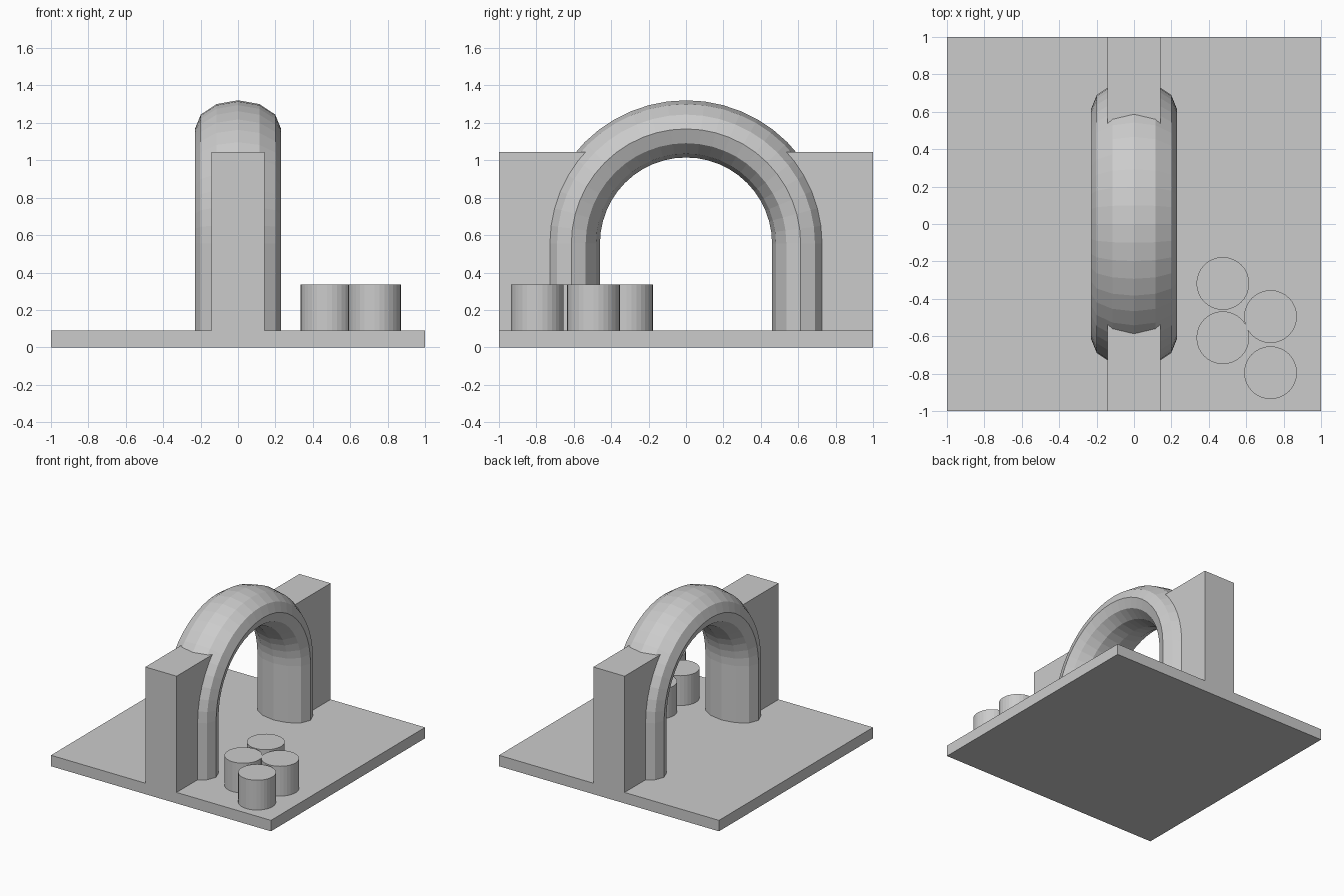
import bpy, bmesh
from math import pi, cos, sin

if "Cube" in bpy.data.objects:
    bpy.data.objects.remove(bpy.data.objects["Cube"])


def box(name, lo, hi):
    bpy.ops.mesh.primitive_cube_add(size=1, location=[(a + b) / 2 for a, b in zip(lo, hi)])
    ob = bpy.context.object
    ob.name = name
    ob.scale = [b - a for a, b in zip(lo, hi)]
    bpy.ops.object.transform_apply(location=False, rotation=False, scale=True)
    return ob


PLATE_TOP = 0.09

# square ground plate
box("base_plate", (-1, -1, 0), (1, 1, PLATE_TOP))

# two walls whose inner ends are buried in the arch
box("front_wall", (-0.142, -1, 0.02), (0.142, -0.525, 1.045))
box("back_wall", (-0.142, 0.525, 0.02), (0.142, 1, 1.045))

# arch: twelve-sided oval section swept up one leg, round, and down the other
SECTION, STEPS = 12, 24
MID_R, HALF_X, HALF_R, CENTRE_Z = 0.613, 0.23, 0.153, 0.555


def section_ring(bm, angle, z_base):
    ring = []
    for i in range(SECTION):
        t = 2 * pi * i / SECTION
        r = MID_R + HALF_R * sin(t)
        ring.append(bm.verts.new((HALF_X * cos(t), r * cos(angle), z_base + r * sin(angle))))
    return ring


bm = bmesh.new()
rings = [section_ring(bm, 0, 0.03)]
rings += [section_ring(bm, pi * k / STEPS, CENTRE_Z) for k in range(STEPS + 1)]
rings.append(section_ring(bm, pi, 0.03))
for a, b in zip(rings, rings[1:]):
    for i in range(SECTION):
        j = (i + 1) % SECTION
        bm.faces.new((a[i], a[j], b[j], b[i]))
bm.faces.new(rings[0])
bm.faces.new(rings[-1])
bmesh.ops.recalc_face_normals(bm, faces=bm.faces)
mesh = bpy.data.meshes.new("arch")
bm.to_mesh(mesh)
bm.free()
bpy.context.collection.objects.link(bpy.data.objects.new("arch", mesh))

# cluster of short round posts beside the arch
TOP, BOTTOM = 0.335, 0.03
for n, (x, y) in enumerate([(0.475, -0.318), (0.73, -0.495), (0.475, -0.608), (0.73, -0.795)], 1):
    bpy.ops.mesh.primitive_cylinder_add(vertices=32, radius=0.141, depth=TOP - BOTTOM,
                                        location=(x, y, (TOP + BOTTOM) / 2))
    bpy.context.object.name = f"round_post_{n}"
